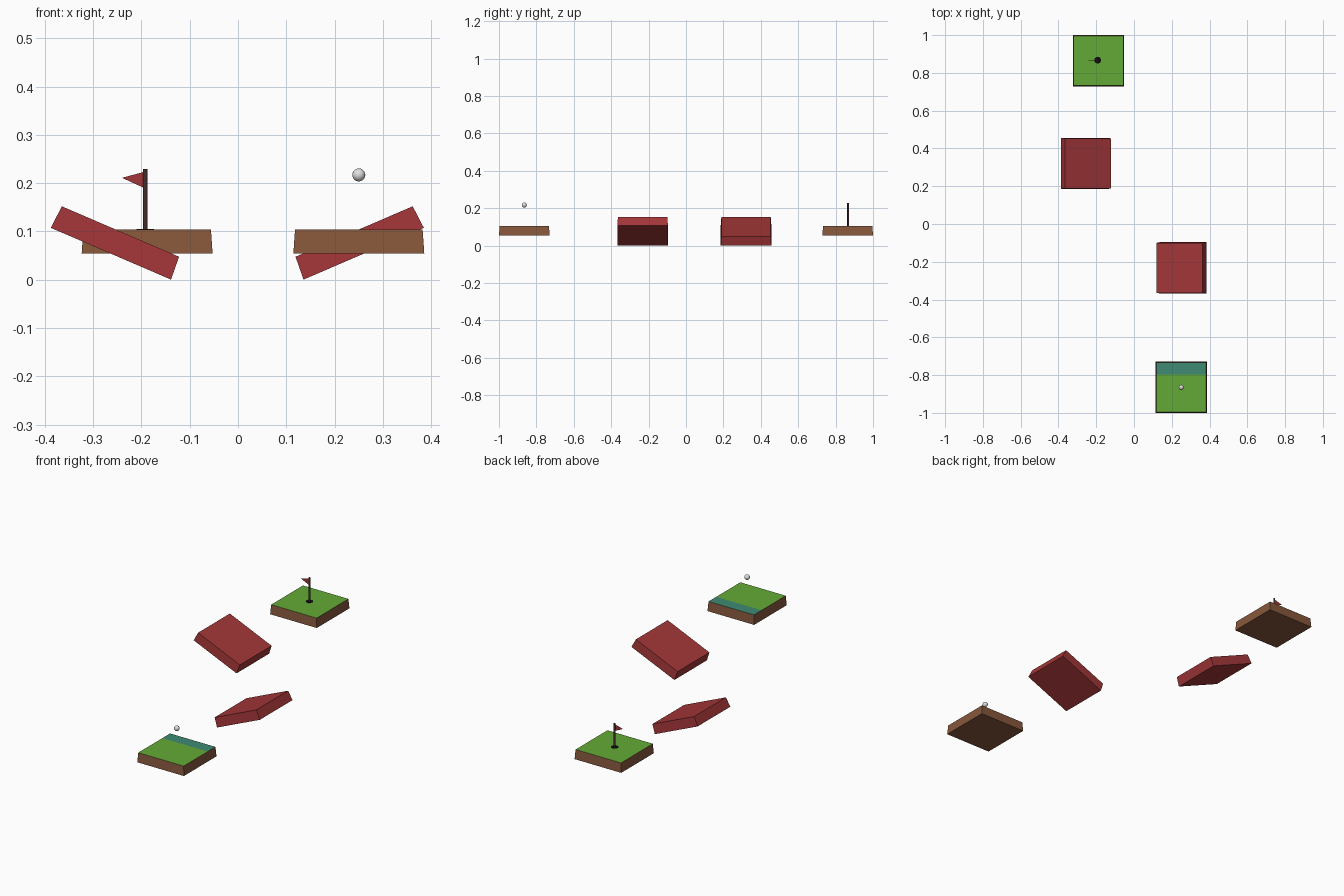
import bpy, bmesh, math
from mathutils import Matrix, Vector

if "Cube" in bpy.data.objects:
    bpy.data.objects.remove(bpy.data.objects["Cube"])


def material(name, r, g, b):
    """Flat colour from sRGB 0-255 values."""
    m = bpy.data.materials.new(name)
    lin = [((c / 255 + 0.055) / 1.055) ** 2.4 if c > 10 else c / 255 / 12.92 for c in (r, g, b)]
    m.diffuse_color = (*lin, 1)
    m.use_nodes = True
    m.node_tree.nodes["Principled BSDF"].inputs["Base Color"].default_value = m.diffuse_color
    return m


GRASS = material("grass green", 100, 170, 54)
SOIL = material("soil brown", 136, 88, 60)
WATER = material("teal", 62, 138, 114)
RED = material("brick red", 163, 54, 56)
POLE = material("dark brown", 66, 46, 43)
BLACK = material("black", 12, 12, 12)
WHITE = material("ball white", 225, 225, 225)

BASE, THICK = 0.054, 0.05
TOP = BASE + THICK
HALF_BOTTOM, HALF_TOP = 0.1355, 0.132


def finish(bm, name, mats):
    bmesh.ops.recalc_face_normals(bm, faces=bm.faces[:])
    me = bpy.data.meshes.new(name)
    bm.to_mesh(me)
    bm.free()
    for m in mats:
        me.materials.append(m)
    ob = bpy.data.objects.new(name, me)
    bpy.context.collection.objects.link(ob)
    return ob


def slab():
    """Square block, slightly narrower at the top, resting on local z = 0."""
    bm = bmesh.new()
    bmesh.ops.create_cone(bm, cap_ends=True, segments=4,
                          radius1=HALF_BOTTOM * math.sqrt(2), radius2=HALF_TOP * math.sqrt(2),
                          depth=THICK,
                          matrix=Matrix.Translation((0, 0, THICK / 2)) @ Matrix.Rotation(math.pi / 4, 4, 'Z'))
    return bm


def tile(name, x, y, strip_y=None):
    """Soil block with a grass top and an optional teal strip along the back."""
    bm = slab()
    if strip_y is not None:
        bmesh.ops.bisect_plane(bm, geom=bm.verts[:] + bm.edges[:] + bm.faces[:],
                               plane_co=(0, strip_y, 0), plane_no=(0, 1, 0))
    bm.normal_update()
    for f in bm.faces:
        if f.calc_center_median().z > THICK - 0.001:
            back = strip_y is not None and f.calc_center_median().y > strip_y
            f.material_index = 2 if back else 1
    finish(bm, name, [SOIL, GRASS, WATER]).location = (x, y, BASE)


def ramp(name, x, y, degrees):
    ob = finish(slab(), name, [RED])
    ob.location = (x, y, BASE)
    ob.rotation_euler = (0, math.radians(degrees), 0)


def cylinder(name, x, y, z0, z1, radius, sides, mat):
    bm = bmesh.new()
    bmesh.ops.create_cone(bm, cap_ends=True, segments=sides, radius1=radius,
                          radius2=radius, depth=z1 - z0)
    finish(bm, name, [mat]).location = (x, y, (z0 + z1) / 2)


# Start and finish tiles
tile("start_tile", 0.25, -0.8645, strip_y=0.068)
tile("hole_tile", -0.188, 0.8645)

# Tilted bank blocks between them
ramp("front_ramp", 0.260, -0.232, -23.3)
ramp("back_ramp", -0.263, 0.321, 23.3)

# Hole and flag pole
PX, PY = -0.192, 0.867
cylinder("hole", PX, PY, TOP - 0.002, TOP + 0.001, 0.018, 12, BLACK)
cylinder("flag_pole", PX, PY, TOP, 0.229, 0.005, 12, POLE)

# Triangular flag, a thin plate pointing to -x
bm = bmesh.new()
pts = [(PX, 0.224), (PX - 0.048, 0.211), (PX, 0.189)]
face = bm.faces.new([bm.verts.new((x, PY - 0.001, z)) for x, z in pts])
ext = bmesh.ops.extrude_face_region(bm, geom=[face])
bmesh.ops.translate(bm, vec=Vector((0, 0.002, 0)),
                    verts=[g for g in ext["geom"] if isinstance(g, bmesh.types.BMVert)])
finish(bm, "flag", [RED])

# Ball hovering above the start tile
bm = bmesh.new()
bmesh.ops.create_uvsphere(bm, u_segments=16, v_segments=10, radius=0.0135)
ball = finish(bm, "ball", [WHITE])
ball.location = (0.25, -0.8645, 0.217)
ball.data.shade_smooth()
